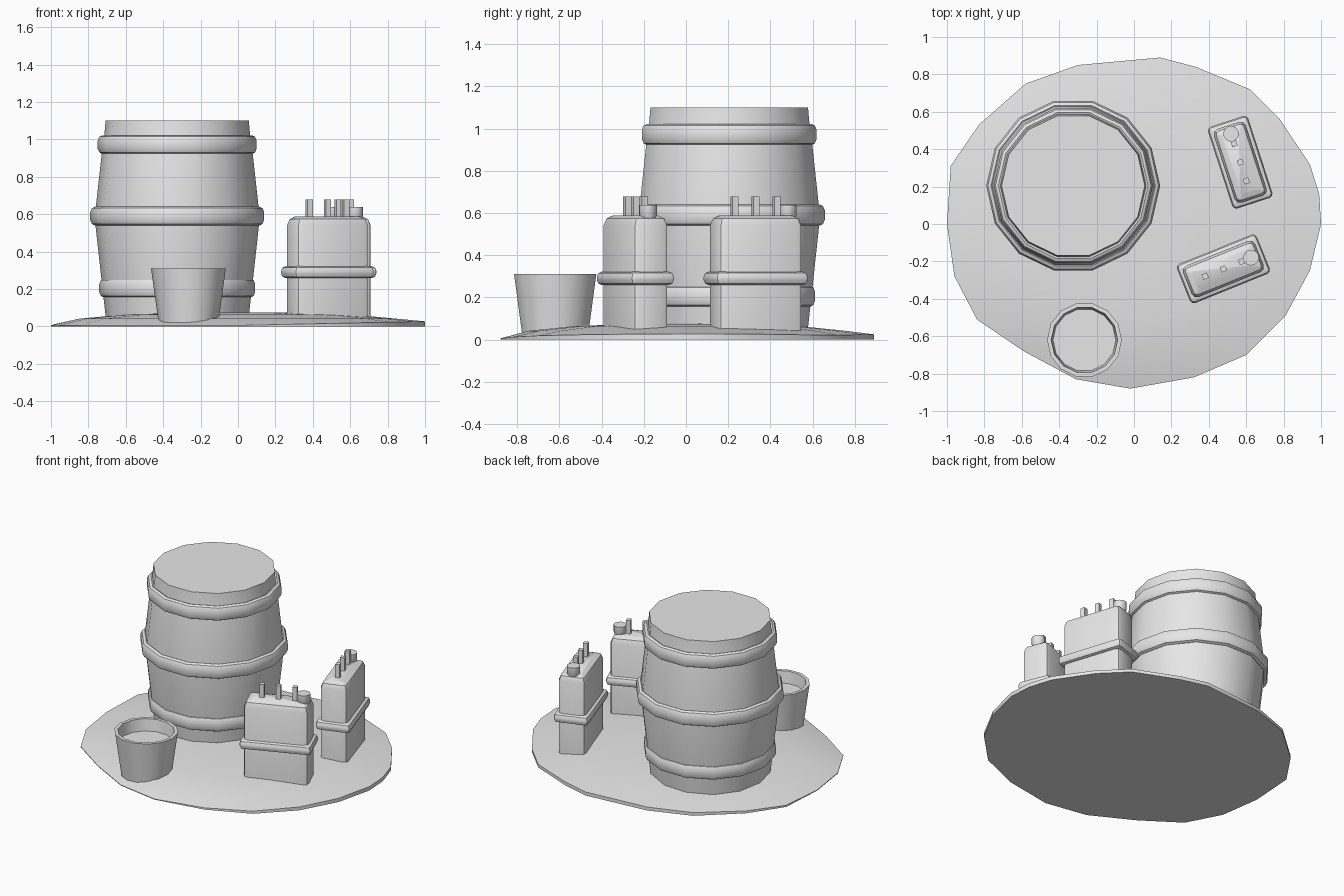
import bpy, bmesh
from math import sin, cos, tau, radians
from mathutils import Matrix

cube = bpy.data.objects.get("Cube")
if cube:
    bpy.data.objects.remove(cube)

grey = bpy.data.materials.new("plain grey")
grey.use_nodes = True
grey.diffuse_color = (0.8, 0.8, 0.8, 1)
grey.node_tree.nodes["Principled BSDF"].inputs["Base Color"].default_value = (0.8, 0.8, 0.8, 1)


def finish(name, bm, matrix=Matrix(), angle=35):
    bmesh.ops.recalc_face_normals(bm, faces=bm.faces)
    mesh = bpy.data.meshes.new(name)
    bm.to_mesh(mesh)
    bm.free()
    mesh.materials.append(grey)
    obj = bpy.data.objects.new(name, mesh)
    bpy.context.collection.objects.link(obj)
    obj.matrix_world = matrix
    bpy.ops.object.select_all(action="DESELECT")
    obj.select_set(True)
    bpy.context.view_layer.objects.active = obj
    bpy.ops.object.shade_smooth_by_angle(angle=radians(angle))
    return obj


def skin(bm, rings, closed=False):
    """Join rings of points with quads; cap both ends or close the loop."""
    rows = [[bm.verts.new(p) for p in ring] for ring in rings]
    pairs = list(zip(rows, rows[1:]))
    if closed:
        pairs.append((rows[-1], rows[0]))
    else:
        bm.faces.new(rows[0])
        bm.faces.new(rows[-1])
    n = len(rows[0])
    for a, b in pairs:
        for i in range(n):
            j = (i + 1) % n
            bm.faces.new((a[i], a[j], b[j], b[i]))


def lathe(name, profile, place, sides=14, closed=False):
    bm = bmesh.new()
    skin(bm, [[(r * cos(tau * i / sides), r * sin(tau * i / sides), z)
               for i in range(sides)] for r, z in profile], closed)
    return finish(name, bm, place)


def box(name, size, z0, z1, place, upright=0, top=0, around=0):
    """Box with separately bevelled upright, top or all edges."""
    bm = bmesh.new()
    bmesh.ops.create_cube(bm, size=1, matrix=Matrix.Translation((0, 0, (z0 + z1) / 2))
                          @ Matrix.Diagonal((size[0], size[1], z1 - z0, 1)))
    if upright:
        edges = [e for e in bm.edges if abs(e.verts[0].co.z - e.verts[1].co.z) > 0.01]
        bmesh.ops.bevel(bm, geom=edges, offset=upright, segments=2, profile=0.5, affect="EDGES")
    for width, low in ((top, False), (around, True)):
        if width:
            edges = [e for e in bm.edges
                     if abs(e.verts[0].co.z - e.verts[1].co.z) < 0.001
                     and (low or e.verts[0].co.z > z1 - 0.001)]
            bmesh.ops.bevel(bm, geom=edges, offset=width, segments=2, profile=0.5, affect="EDGES")
    return finish(name, bm, place)


# Ground: low irregular mound, thicker along its right and back rim
outline = [(0.14, 0.89), (-0.3, 0.85), (-0.58, 0.75), (-0.83, 0.53), (-0.98, 0.31),
           (-1, 0), (-0.96, -0.28), (-0.84, -0.51), (-0.59, -0.68), (-0.31, -0.83),
           (-0.02, -0.88), (0.32, -0.82), (0.6, -0.7), (0.81, -0.49), (0.94, -0.25),
           (1, 0), (0.99, 0.16), (0.94, 0.32), (0.78, 0.56), (0.62, 0.72), (0.33, 0.84)]
bm = bmesh.new()
skin(bm, [[(x, y, 0) for x, y in outline],
          [(x, y, 0.005 + 0.022 * max(0, x, y)) for x, y in outline]]
     + [[(x * s, y * s, z) for x, y in outline]
        for s, z in ((0.85, 0.041), (0.6, 0.064), (0.3, 0.073), (0.05, 0.075))])
finish("ground", bm)

# Barrel with three rounded hoops
spot = Matrix.Translation((-0.325, 0.205, 0))
lathe("barrel", [(0.38, 0.03), (0.405, 0.25), (0.437, 0.54), (0.435, 0.64),
                 (0.403, 0.93), (0.39, 1.02), (0.383, 1.1)], spot)
for name, r, z in (("lower_hoop", 0.417, 0.205), ("middle_hoop", 0.465, 0.59),
                   ("upper_hoop", 0.425, 0.972)):
    section = [(-0.06, -0.035), (-0.025, -0.05), (-0.009, -0.042), (0, -0.022),
               (0, 0.022), (-0.009, 0.042), (-0.025, 0.05), (-0.06, 0.035)]
    lathe(name, [(r + a, z + b) for a, b in section], spot, closed=True)

# Bucket with a shallow filled inside
lathe("bucket", [(0.16, 0.02), (0.2, 0.31), (0.178, 0.31), (0.168, 0.23)],
      Matrix.Translation((-0.265, -0.62, 0)))

# Two canisters, each with a band, three handle posts and a capped spout
for side, x, y, turn in (("front", 0.478, -0.24, 22), ("back", 0.568, 0.33, 108)):
    place = Matrix.Translation((x, y, 0)) @ Matrix.Rotation(radians(turn), 4, "Z")
    box(side + "_canister", (0.415, 0.18), 0.03, 0.587, place, upright=0.03, top=0.045)
    box(side + "_canister_band", (0.46, 0.226), 0.258, 0.322, place, upright=0.022, around=0.025)
    for i in (-1, 0, 1):
        box(f"{side}_canister_post_{i + 2}", (0.03, 0.03), 0.57, 0.678,
            place @ Matrix.Translation((0.105 * i, 0, 0)))
    lathe(side + "_canister_spout", [(0.022, 0.55), (0.042, 0.59), (0.042, 0.638)],
          place @ Matrix.Translation((0.16, 0, 0)), sides=12)
